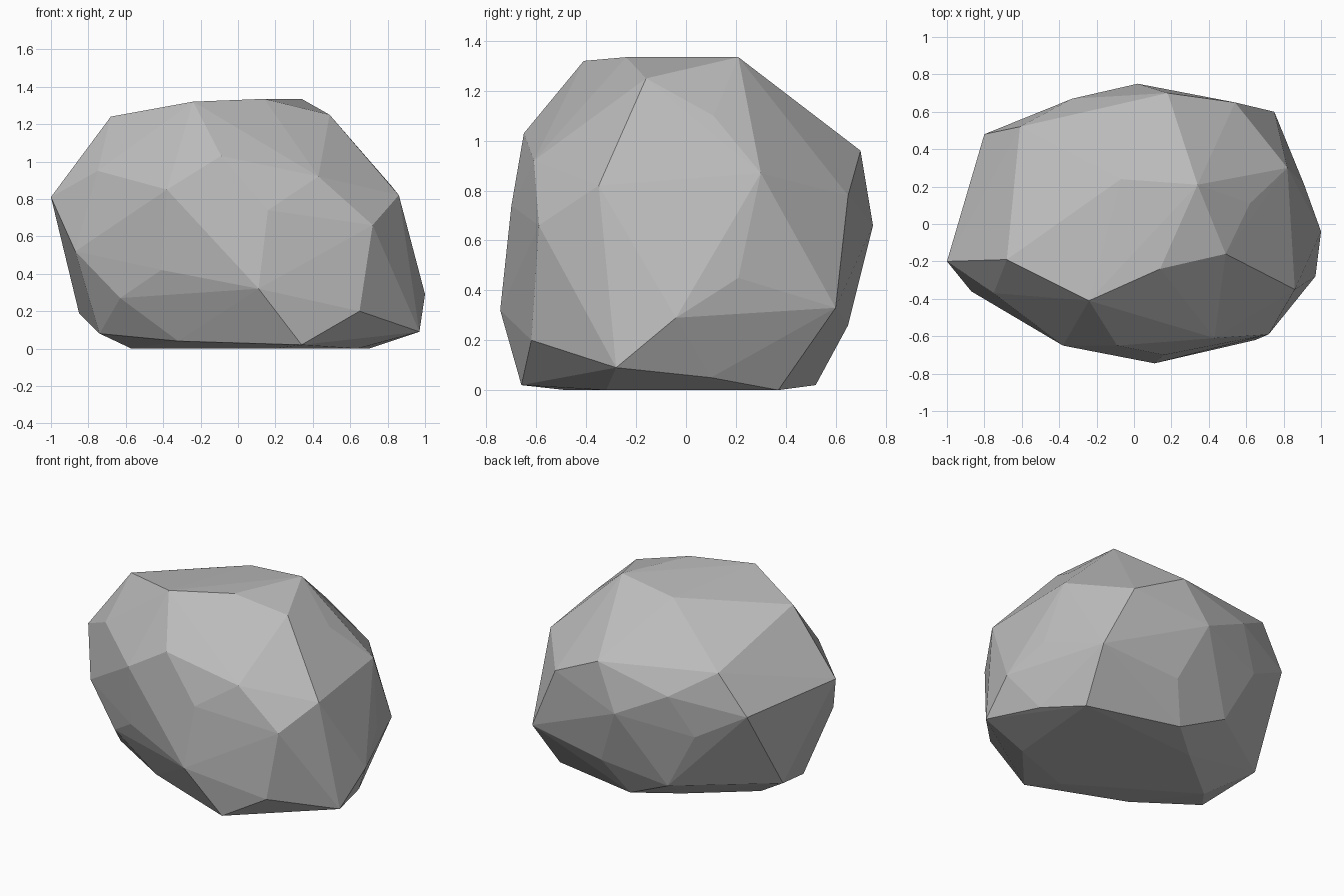
import bpy
import bmesh

# Corner points of the boulder, grouped by region
CROWN = [(-.68, -.19, 1.24), (-.24, -.41, 1.32), (.14, -.24, 1.335), (.34, .21, 1.335),
         (.49, -.16, 1.25), (-.07, .24, 1.29), (.62, .11, 1.10)]
FRONT = [(-.75, -.37, .95), (-.38, -.65, .85), (-.09, -.65, 1.03), (.16, -.70, .74),
         (.43, -.61, .92), (.72, -.59, .66), (.11, -.745, .32), (.65, -.62, .20),
         (-.41, -.58, .42), (-.63, -.44, .27)]
RIGHT = [(.86, -.35, .82), (1, -.04, .29), (.97, -.28, .09), (.91, .21, .45),
         (.82, .30, .87), (.75, .60, .33)]
BACK = [(.54, .65, .78), (.18, .70, .96), (.02, .75, .66), (-.33, .67, .84),
        (-.61, .52, 1.02), (-.48, .59, .57), (-.51, .41, .30), (-.26, .57, .17),
        (.19, .65, .26)]
LEFT = [(-1, -.20, .81), (-.87, -.36, .52), (-.80, .48, .75), (-.85, .16, .19),
        (-.74, -.22, .08)]
BASE = [(.34, -.66, .02), (-.32, -.43, .04), (-.57, 0, 0), (.64, -.32, 0), (.85, .10, .05),
        (.70, .37, 0), (.06, .52, .02), (-.19, .31, 0), (.20, -.48, 0)]

# Wrap the points in flat facets
bm = bmesh.new()
for p in CROWN + FRONT + RIGHT + BACK + LEFT + BASE:
    bm.verts.new(p)
hull = bmesh.ops.convex_hull(bm, input=bm.verts[:])
loose = [v for v in bm.verts if not v.link_faces]
bmesh.ops.delete(bm, geom=loose, context='VERTS')
bmesh.ops.recalc_face_normals(bm, faces=bm.faces[:])

mesh = bpy.data.meshes.new("boulder")
bm.to_mesh(mesh)
bm.free()

# Plain grey stone
stone = bpy.data.materials.new("stone_grey")
stone.diffuse_color = (.5, .5, .5, 1)
mesh.materials.append(stone)
boulder = bpy.data.objects.new("boulder", mesh)
bpy.context.collection.objects.link(boulder)
